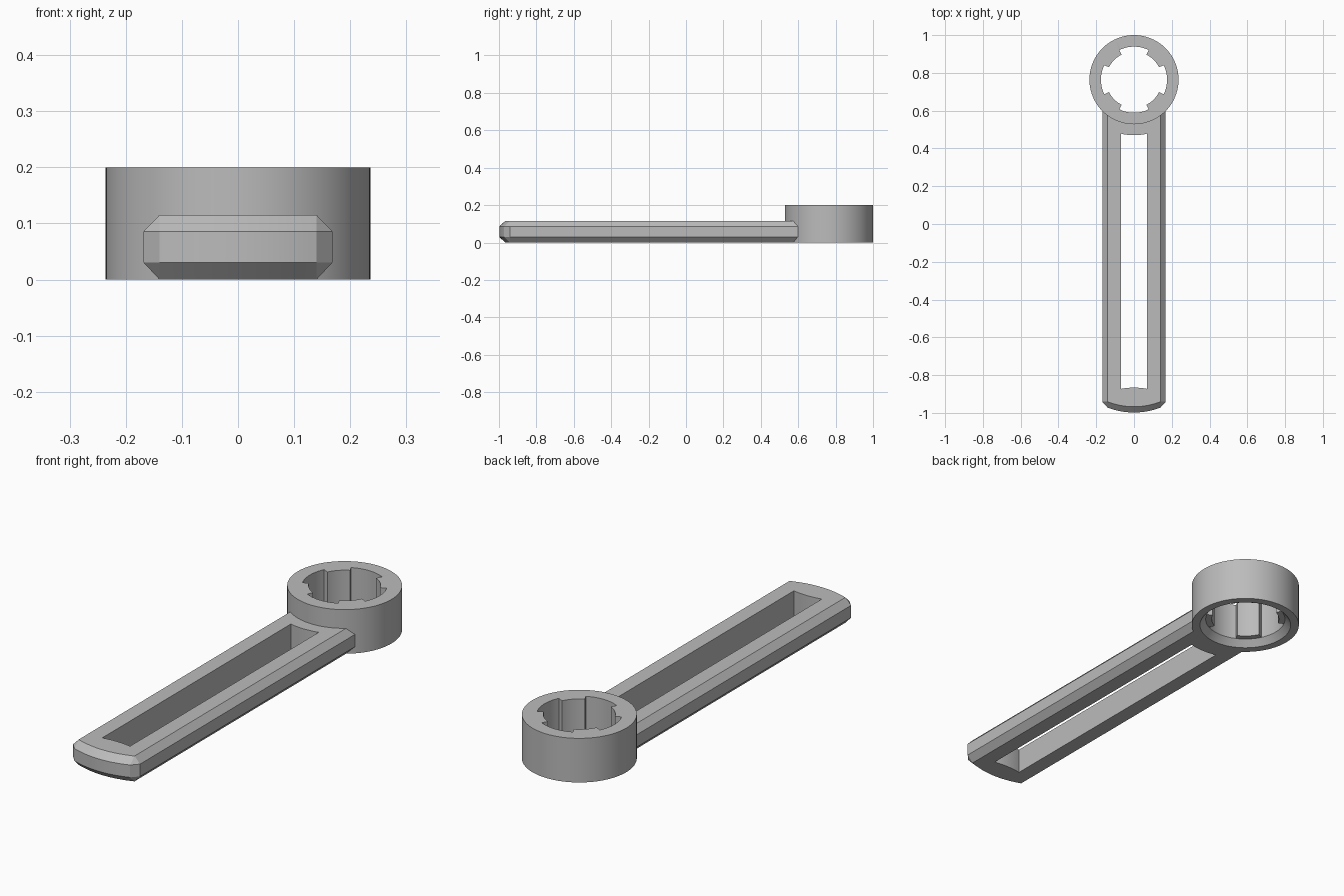
import bpy, bmesh, math

cube = bpy.data.objects.get("Cube")
if cube:
    bpy.data.objects.remove(cube)

grey = bpy.data.materials.new("plain grey")
grey.use_nodes = True
GREY = (0.5, 0.5, 0.5, 1)
grey.diffuse_color = GREY
grey.node_tree.nodes["Principled BSDF"].inputs["Base Color"].default_value = GREY

CY = 0.764      # ring centre on y
RING_R = 0.236
HOLE_R = 0.175
TOOTH_R = 0.148


def skin(name, loops, closed=False):
    """Join equal-length vertex loops with quads; cap the ends unless closed."""
    bm = bmesh.new()
    rows = [[bm.verts.new(p) for p in loop] for loop in loops]
    pairs = list(zip(rows, rows[1:]))
    if closed:
        pairs.append((rows[-1], rows[0]))
    n = len(rows[0])
    for a, b in pairs:
        for i in range(n):
            j = (i + 1) % n
            bm.faces.new((a[i], a[j], b[j], b[i]))
    if not closed:
        bm.faces.new(rows[0][::-1])
        bm.faces.new(rows[-1])
    bmesh.ops.remove_doubles(bm, verts=bm.verts, dist=1e-5)
    bmesh.ops.recalc_face_normals(bm, faces=bm.faces)
    mesh = bpy.data.meshes.new(name)
    bm.to_mesh(mesh)
    bm.free()
    mesh.materials.append(grey)
    ob = bpy.data.objects.new(name, mesh)
    bpy.context.collection.objects.link(ob)
    return ob


def smooth(ob):
    bpy.ops.object.select_all(action="DESELECT")
    ob.select_set(True)
    bpy.context.view_layer.objects.active = ob
    bpy.ops.object.shade_smooth_by_angle(angle=math.radians(20))


def ring_y(x, r):
    """Front side of a circle around the ring centre."""
    return CY - math.sqrt(r * r - x * x)


def spread(a, b, n):
    return [a + (b - a) * i / n for i in range(n + 1)]


# Socket ring: four teeth on the diagonals, countersunk underside
STEPS = 96
path = []                       # (angle, inner radius), doubled at tooth sides
for i in range(STEPS):
    k = i % 24
    radii = [TOOTH_R if 7 <= k <= 17 else HOLE_R]
    if k == 7:
        radii = [HOLE_R, TOOTH_R]
    elif k == 17:
        radii = [TOOTH_R, HOLE_R]
    path += [(math.tau * i / STEPS, r) for r in radii]


def ring_loop(z, radius=None):
    return [((radius or r) * math.cos(a), CY + (radius or r) * math.sin(a), z)
            for a, r in path]


ring = skin("socket_ring", [
    ring_loop(0, RING_R), ring_loop(0.2, RING_R),
    ring_loop(0.2), ring_loop(0.03),
    ring_loop(0.03, HOLE_R), ring_loop(0, 0.2)], closed=True)
smooth(ring)


# Handle bar: bevelled all round, bowed free end, other end sunk in the ring
def bar_loop(z, inset):
    side = 0.168 - inset
    bow = [(x, -0.998 + inset * 1.1 + 0.026 * (x / 0.14) ** 2)
           for x in spread(-0.14, 0.14, 16)]
    seat = [(x, ring_y(x, 0.225)) for x in spread(side, -side, 16)]
    pts = [(-side, -0.941)] + bow + [(side, -0.941)] + seat
    return [(x, y, z) for x, y in pts]


BEVEL = 0.028
handle = skin("handle_bar", [
    bar_loop(0, BEVEL), bar_loop(0.03, 0),
    bar_loop(0.086, 0), bar_loop(0.115, BEVEL)])

# Long slot through the handle
slot_pts = [(x, -0.866 - 0.007 * (x / 0.07) ** 2) for x in spread(-0.07, 0.07, 8)]
slot_pts += [(x, ring_y(x, 0.294)) for x in spread(0.07, -0.07, 8)]
cutter = skin("slot_cutter", [[(x, y, z) for x, y in slot_pts] for z in (-0.1, 0.3)])
cutter.hide_render = True
cut = handle.modifiers.new("slot", "BOOLEAN")
cut.operation = "DIFFERENCE"
cut.solver = "EXACT"
cut.object = cutter
bpy.context.view_layer.objects.active = handle
bpy.ops.object.modifier_apply(modifier=cut.name)
bpy.data.objects.remove(cutter)
smooth(handle)
